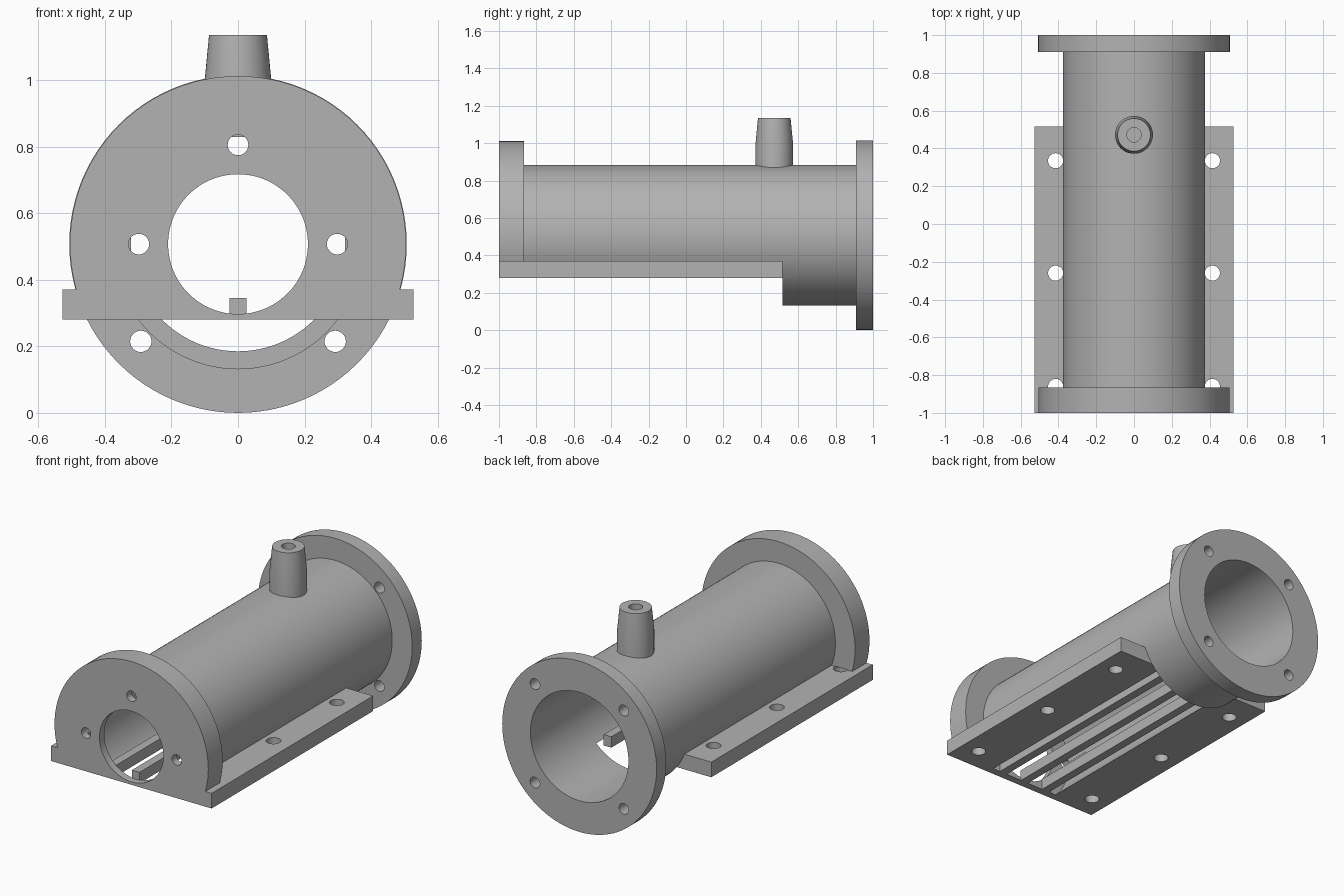
import bpy
import math
from mathutils import Vector

cube = bpy.data.objects.get("Cube")
if cube:
    bpy.data.objects.remove(cube, do_unlink=True)

AXIS_Z = 0.507
BASE_Z, BASE_TOP = 0.28, 0.37
FRONT, BACK, STEP = -1.0, 1.0, 0.515

grey = bpy.data.materials.new("cast_grey")
grey.use_nodes = True
colour = (0.45, 0.45, 0.45, 1)
grey.diffuse_color = colour
grey.node_tree.nodes["Principled BSDF"].inputs["Base Color"].default_value = colour


def finish(name):
    ob = bpy.context.object
    ob.name = name
    ob.data.materials.append(grey)
    return ob


def box(name, x, y, z):
    """Box from three (low, high) ranges."""
    ends = (x, y, z)
    bpy.ops.mesh.primitive_cube_add(size=1, location=[sum(e) / 2 for e in ends])
    bpy.context.object.scale = [e[1] - e[0] for e in ends]
    bpy.ops.object.transform_apply(location=True, rotation=False, scale=True)
    return finish(name)


def rod(name, radius, y0, y1, x=0, z=AXIS_Z, sides=96):
    """Cylinder lying along y."""
    bpy.ops.mesh.primitive_cylinder_add(
        vertices=sides, radius=radius, depth=y1 - y0,
        location=(x, (y0 + y1) / 2, z), rotation=(math.pi / 2, 0, 0))
    bpy.ops.object.transform_apply(location=True, rotation=True, scale=True)
    return finish(name)


def post(name, radius, z0, z1, x, y, sides=32):
    """Upright cylinder."""
    bpy.ops.mesh.primitive_cylinder_add(
        vertices=sides, radius=radius, depth=z1 - z0, location=(x, y, (z0 + z1) / 2))
    bpy.ops.object.transform_apply(location=True, rotation=True, scale=True)
    return finish(name)


def combine(target, tool, operation):
    mod = target.modifiers.new("cut", "BOOLEAN")
    mod.operation = operation
    mod.solver = "EXACT"
    mod.object = tool
    bpy.context.view_layer.objects.active = target
    bpy.ops.object.modifier_apply(modifier=mod.name)
    bpy.data.objects.remove(tool, do_unlink=True)


def smooth(ob):
    bpy.ops.object.select_all(action="DESELECT")
    ob.select_set(True)
    bpy.context.view_layer.objects.active = ob
    bpy.ops.object.shade_smooth_by_angle(angle=math.radians(30))


# Housing: tube, front flange and foot plate, cut flat underneath
housing = rod("tube_housing", 0.376, -0.95, 0.95)
combine(housing, rod("front_flange", 0.505, FRONT, -0.865), "UNION")
combine(housing, box("foot_plate", (-0.527, 0.527), (FRONT, STEP), (BASE_Z, BASE_TOP)), "UNION")
combine(housing, box("underside_cut", (-1, 1), (-1.2, STEP), (-0.5, BASE_Z)), "DIFFERENCE")
combine(housing, rod("back_flange", 0.507, 0.91, BACK), "UNION")

# Bore and the smaller front opening
combine(housing, rod("bore", 0.322, -0.955, 1.1), "DIFFERENCE")
combine(housing, rod("front_opening", 0.21, -1.1, -0.9), "DIFFERENCE")

# Bolt holes in the front flange, back flange and foot plate
for angle in (0, 90, 180):
    a = math.radians(angle)
    combine(housing, rod("front_bolt", 0.031, -1.1, -0.8, 0.298 * math.cos(a),
                         AXIS_Z + 0.298 * math.sin(a), 32), "DIFFERENCE")
for angle in (45, 135, 225, 315):
    a = math.radians(angle)
    combine(housing, rod("back_bolt", 0.032, 0.85, 1.1, 0.413 * math.cos(a),
                         AXIS_Z + 0.413 * math.sin(a), 32), "DIFFERENCE")
for side in (-1, 1):
    for y in (-0.86, -0.26, 0.335):
        combine(housing, post("foot_bolt", 0.04, 0.2, BASE_TOP + 0.002, side * 0.415, y),
                "DIFFERENCE")
smooth(housing)

# Guide bars across the open underside
for name, x in (("right_bar", -0.155), ("centre_bar", 0), ("left_bar", 0.155)):
    box(name, (x - 0.025, x + 0.025), (-0.96, STEP), (BASE_Z, 0.345))

# Tapered spout with a blind hole, turned from a profile
profile = [(0, 0.84), (0.1, 0.84), (0.1, 1.0), (0.087, 1.135), (0.038, 1.135),
           (0.038, 0.95), (0, 0.95)]
mesh = bpy.data.meshes.new("spout")
mesh.from_pydata([(r, 0, z) for r, z in profile],
                 [(i, i + 1) for i in range(len(profile) - 1)], [])
spout = bpy.data.objects.new("spout", mesh)
spout.location = Vector((0, 0.472, 0))
bpy.context.collection.objects.link(spout)
mesh.materials.append(grey)
turn = spout.modifiers.new("turn", "SCREW")
turn.steps = turn.render_steps = 48
turn.use_merge_vertices = True
turn.merge_threshold = 0.0001
turn.use_normal_calculate = True
bpy.context.view_layer.objects.active = spout
bpy.ops.object.modifier_apply(modifier="turn")
bpy.ops.object.mode_set(mode="EDIT")
bpy.ops.mesh.select_all(action="SELECT")
bpy.ops.mesh.normals_make_consistent(inside=False)
bpy.ops.object.mode_set(mode="OBJECT")
smooth(spout)
